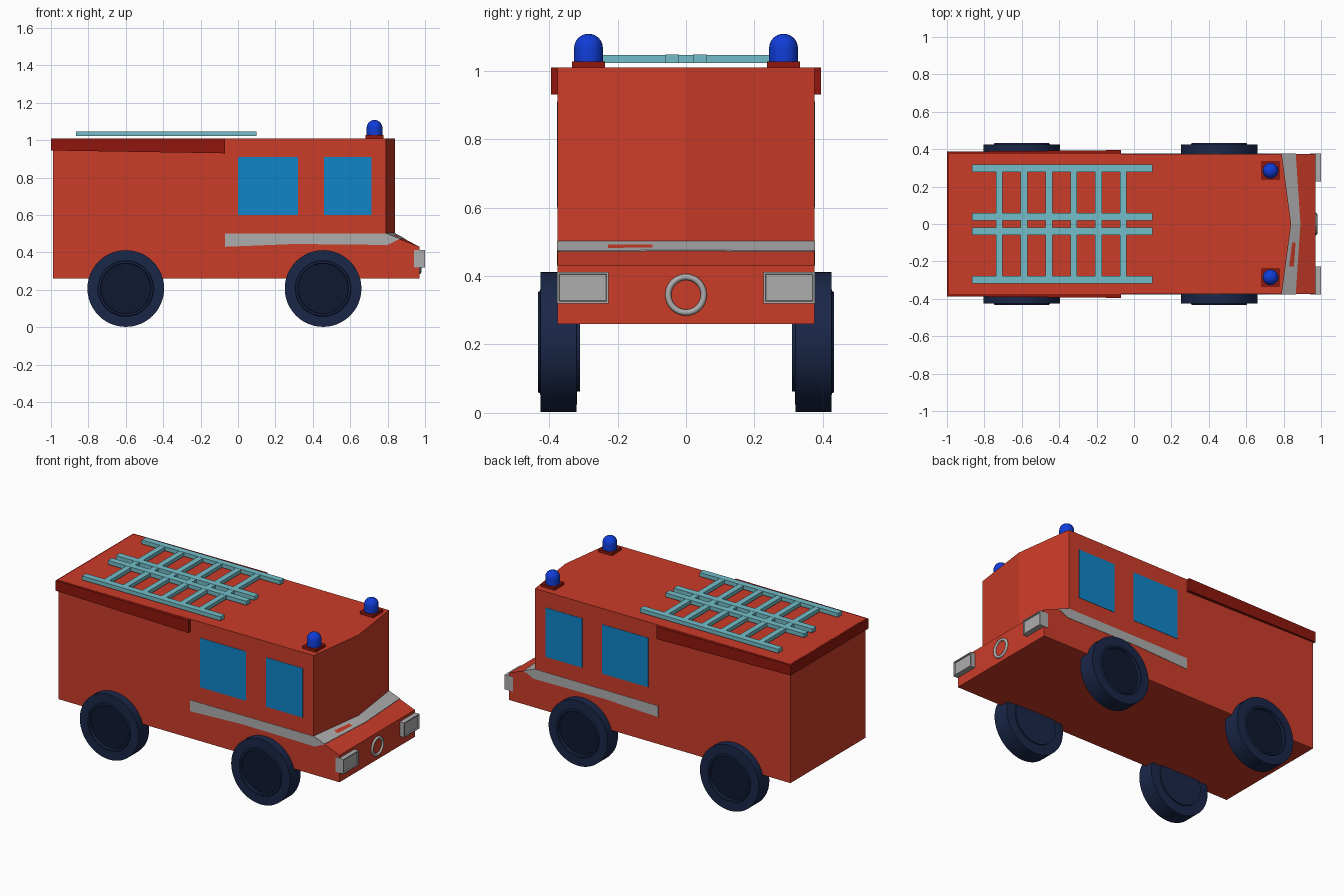
import bpy, bmesh, math
from mathutils import Vector

if "Cube" in bpy.data.objects:
    bpy.data.objects.remove(bpy.data.objects["Cube"])


def mat(name, r, g, b):
    m = bpy.data.materials.new(name)
    m.diffuse_color = (r, g, b, 1)
    m.use_nodes = True
    m.node_tree.nodes["Principled BSDF"].inputs["Base Color"].default_value = m.diffuse_color
    return m


RED = mat("red", 0.60, 0.045, 0.022)
DARK_RED = mat("dark_red", 0.28, 0.008, 0.004)
GLASS = mat("glass_blue", 0.005, 0.24, 0.58)
NAVY = mat("navy", 0.010, 0.020, 0.065)
HUB = mat("dark_navy", 0.005, 0.009, 0.030)
BLUE = mat("beacon_blue", 0.005, 0.045, 0.68)
TEAL = mat("teal", 0.17, 0.51, 0.58)
SILVER = mat("silver", 0.42, 0.42, 0.42)


def finish(name, bm, material, smooth=False):
    bmesh.ops.recalc_face_normals(bm, faces=bm.faces[:])
    me = bpy.data.meshes.new(name)
    bm.to_mesh(me)
    bm.free()
    ob = bpy.data.objects.new(name, me)
    bpy.context.collection.objects.link(ob)
    me.materials.append(material)
    if smooth:
        bpy.ops.object.select_all(action='DESELECT')
        ob.select_set(True)
        bpy.context.view_layer.objects.active = ob
        bpy.ops.object.shade_smooth_by_angle(angle=math.radians(30))
    return ob


def loft(name, sections, material, smooth=False):
    """Skin closed cross-sections in order and cap both ends."""
    bm = bmesh.new()
    rings = [[bm.verts.new(p) for p in s] for s in sections]
    for a, b in zip(rings, rings[1:]):
        for i in range(len(a)):
            j = (i + 1) % len(a)
            bm.faces.new((a[i], a[j], b[j], b[i]))
    bm.faces.new(rings[0])
    bm.faces.new(rings[-1])
    return finish(name, bm, material, smooth)


def boxes(name, ranges, material):
    """One object out of boxes given as (x0, x1, y0, y1, z0, z1)."""
    bm = bmesh.new()
    for x0, x1, y0, y1, z0, z1 in ranges:
        vs = bmesh.ops.create_cube(bm, size=1)['verts']
        for v in vs:
            v.co = Vector(((x0 + x1) / 2 + v.co.x * (x1 - x0),
                           (y0 + y1) / 2 + v.co.y * (y1 - y0),
                           (z0 + z1) / 2 + v.co.z * (z1 - z0)))
    return finish(name, bm, material)


def ring(center, axis, r, n=48):
    pts = []
    for i in range(n):
        c, s = r * math.cos(2 * math.pi * i / n), r * math.sin(2 * math.pi * i / n)
        pts.append(Vector(center) + Vector((c, 0, s) if axis == 'y' else (c, s, 0)))
    return pts


# Body with a shallow V-shaped nose
def body_section(y, cab, crease, crease_z):
    prof = [(-0.99, 0.26), (0.97, 0.26), (0.97, 0.43), (crease, crease_z),
            (cab, 0.50), (cab, 1.01), (-0.99, 1.01)]
    return [(x, y, z) for x, z in prof]


loft("body", [body_section(-0.375, 0.79, 0.865, 0.471),
              body_section(0, 0.84, 0.89, 0.473),
              body_section(0.375, 0.79, 0.865, 0.471)], RED)

# Dark trim wrapping the rear of the roof edge
trim = []
for xo, yo, xi, yi, zb in [(-0.07, -0.395, -0.07, -0.37, 0.93), (-1, -0.387, -0.985, -0.37, 0.945),
                           (-1, 0.387, -0.985, 0.37, 0.945), (-0.07, 0.395, -0.07, 0.37, 0.93)]:
    trim.append([(xo, yo, 1.009), (xo, yo, zb), (xi, yi, zb), (xi, yi, 1.009)])
loft("roof_trim", trim, DARK_RED)

# Stripe across the hood
loft("hood_stripe", [[(a, y, 0.503), (b, y, z + 0.003), (b, y, z - 0.01), (a, y, 0.49)]
                     for y, a, b, z in [(-0.375, 0.79, 0.865, 0.471), (0, 0.84, 0.89, 0.473),
                                        (0.375, 0.79, 0.865, 0.471)]], SILVER)

tyre_prof = [(0.145, 0.31), (0.145, 0.318), (0.205, 0.32), (0.205, 0.425), (0.15, 0.426),
             (0.146, 0.433), (0.136, 0.433), (0.134, 0.413)]
for side, s in (("right", -1), ("left", 1)):
    # Side stripe and windows
    stripe = [(-0.07, 0.5), (0.79, 0.502), (0.867, 0.473), (0.80, 0.44), (0.3, 0.445), (-0.07, 0.43)]
    loft("side_stripe_" + side, [[(x, s * y, z) for x, z in stripe] for y in (0.37, 0.377)], SILVER)
    y0, y1 = sorted((s * 0.37, s * 0.377))
    boxes("windows_" + side, [(0, 0.32, y0, y1, 0.6, 0.91), (0.46, 0.715, y0, y1, 0.6, 0.91)], GLASS)

    # Wheels with a raised rim and sunken hub
    for end, x in (("rear", -0.60), ("front", 0.455)):
        loft(f"wheel_{end}_{side}", [ring((x, s * y, 0.207), 'y', r) for r, y in tyre_prof], NAVY, True)
        loft(f"hub_{end}_{side}", [ring((x, s * y, 0.207), 'y', 0.134) for y in (0.40, 0.416)], HUB, True)

    # Headlight: frame with a recessed lens
    def rect(x, d):
        return [(x, s * y, z) for y, z in ((0.226 + d, 0.32 + d), (0.377 - d, 0.32 + d),
                                           (0.377 - d, 0.412 - d), (0.226 + d, 0.412 - d))]
    loft("headlight_" + side, [rect(0.942, 0), rect(1.0, 0), rect(1.0, 0.006), rect(0.993, 0.008)], SILVER)

    # Beacon on a square base
    bx, by = 0.73, s * 0.285
    boxes("beacon_base_" + side, [(bx - 0.047, bx + 0.047, by - 0.048, by + 0.048, 1.0, 1.027)], DARK_RED)
    dome = [ring((bx, by, 1.025), 'z', 0.042, 32)]
    for k in range(9):
        a = math.radians(k * 11)
        dome.append(ring((bx, by, 1.066 + 0.042 * math.sin(a)), 'z', 0.042 * math.cos(a), 32))
    loft("beacon_" + side, dome, BLUE, True)

# Front ring
bpy.ops.mesh.primitive_torus_add(major_radius=0.052, minor_radius=0.009, major_segments=40,
                                 minor_segments=8, location=(0.971, 0, 0.345),
                                 rotation=(0, math.pi / 2, 0))
front_ring = bpy.context.object
front_ring.name = "front_ring"
front_ring.data.materials.append(SILVER)
bpy.ops.object.shade_smooth_by_angle(angle=math.radians(50))

# Twin roof ladder: four rails and six cross rungs
boxes("ladder_rails", [(-0.865, 0.10, y - 0.02, y + 0.02, 1.022, 1.047)
                       for y in (-0.297, -0.04, 0.04, 0.297)], TEAL)
rungs = [-0.72 + 0.1325 * i for i in range(6)]
boxes("ladder_rungs", [(x - 0.018, x + 0.018, -0.285, 0.285, 1.023, 1.046) for x in rungs], TEAL)
